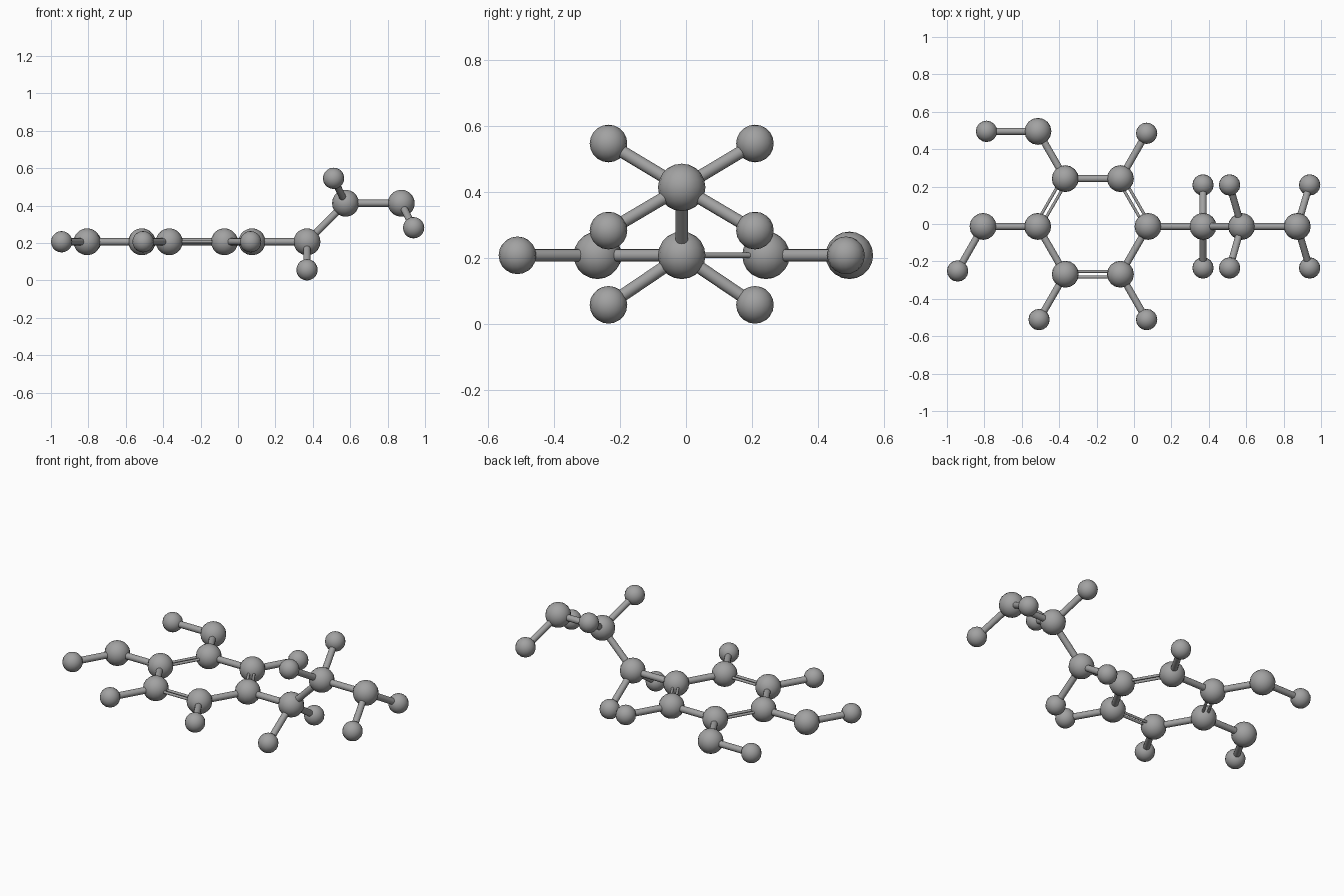
import bpy
import math
from mathutils import Vector

cube = bpy.data.objects.get("Cube")
if cube:
    bpy.data.objects.remove(cube, do_unlink=True)

grey = bpy.data.materials.new("plain grey")
grey.use_nodes = True
colour = (0.36, 0.36, 0.36, 1)
grey.diffuse_color = colour
grey.node_tree.nodes["Principled BSDF"].inputs["Base Color"].default_value = colour

MID_Y, RING_Z = -0.013, 0.207
RING_X, RING_R = -0.22, 0.295
LARGE, SMALL = 0.072, 0.057
SINGLE, THIN, GAP = 0.019, 0.008, 0.015


def finish(name):
    obj = bpy.context.object
    obj.name = name
    obj.data.materials.append(grey)
    bpy.ops.object.shade_smooth_by_angle(angle=math.radians(40))
    return obj


def ball(name, pos, radius):
    bpy.ops.mesh.primitive_uv_sphere_add(segments=16, ring_count=10, radius=radius, location=pos)
    finish(name)
    return Vector(pos)


def rod(name, a, b, radius=SINGLE):
    d = b - a
    bpy.ops.mesh.primitive_cylinder_add(vertices=14, radius=radius, depth=d.length, location=(a + b) / 2)
    finish(name).rotation_euler = d.to_track_quat('Z', 'Y').to_euler()


def double_rod(name, a, b):
    side = (b - a).cross(Vector((0, 0, 1))).normalized() * GAP
    for s in (-1, 1):
        rod(name, a + side * s, b + side * s, THIN)


def branch(name, start, pos, radius):
    end = ball(name + "_ball", pos, radius)
    rod(name + "_rod", start, end)
    return end


def ring_point(i, radius):
    a = math.radians(60 * i)
    return (RING_X + radius * math.cos(a), MID_Y + radius * math.sin(a), RING_Z)


# Six-ball ring with alternating double and single rods
ring = [ball("ring_ball", ring_point(i, RING_R), LARGE) for i in range(6)]
for i in range(6):
    make = double_rod if i % 2 == 0 else rod
    make("ring_rod", ring[i], ring[(i + 1) % 6])

# Small outer balls of the ring
for i in (1, 4, 5):
    branch("ring_outer", ring[i], ring_point(i, 0.575), SMALL)

# Two bent arms, each a large ball then a small one
back = branch("back_arm", ring[2], ring_point(2, 0.587), LARGE)
branch("back_arm_tip", back, back + Vector((-0.275, 0, 0)), SMALL)
side = branch("right_arm", ring[3], ring_point(3, 0.587), LARGE)
branch("right_arm_tip", side, side + Vector((-0.136, -0.238, 0)), SMALL)

# Rising chain with mirrored pairs of small balls
chain_1 = branch("chain_lower", ring[0], (0.369, MID_Y, RING_Z), LARGE)
chain_2 = branch("chain_upper", chain_1, (0.575, MID_Y, 0.413), LARGE)
chain_3 = branch("chain_end", chain_2, (0.873, MID_Y, 0.413), LARGE)
for start, x, z in ((chain_1, 0.369, 0.057), (chain_2, 0.511, 0.546), (chain_3, 0.939, 0.282)):
    for s in (-1, 1):
        branch("chain_side", start, (x, MID_Y + s * 0.222, z), SMALL)
